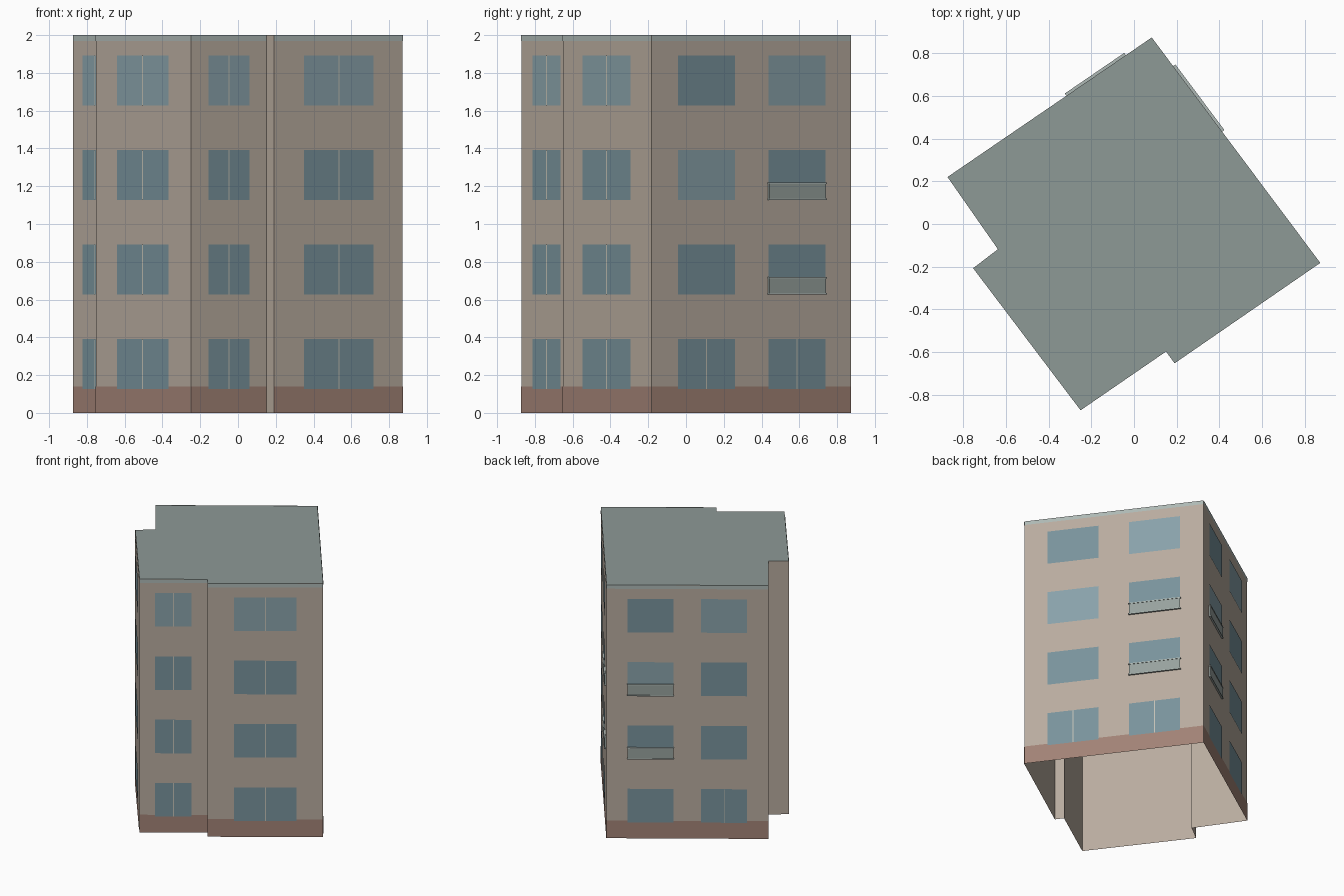
import bpy, bmesh
from mathutils import Vector

if "Cube" in bpy.data.objects:
    bpy.data.objects.remove(bpy.data.objects["Cube"])


def material(name, rgb):
    m = bpy.data.materials.new(name)
    m.diffuse_color = (*rgb, 1)
    m.use_nodes = True
    m.node_tree.nodes["Principled BSDF"].inputs["Base Color"].default_value = m.diffuse_color
    return m


WALL = material("wall_beige", (0.48, 0.41, 0.345))
ROOF = material("roof_grey", (0.27, 0.32, 0.305))
PLINTH = material("plinth_brown", (0.36, 0.225, 0.18))
CAP = material("cap_grey", (0.42, 0.48, 0.46))
GLASS = material("glass_dark", (0.19, 0.29, 0.33))
PALE = material("glass_pale", (0.25, 0.36, 0.40))
BAR = material("bar_cream", (0.55, 0.54, 0.47))
PANEL = material("panel_green", (0.31, 0.36, 0.34))

# Footprint, counter-clockwise
FOOT = [Vector((x, y, 0)) for x, y in [
    (-0.25, -0.872), (0.15, -0.597), (0.19, -0.652), (0.872, -0.182),
    (0.083, 0.873), (-0.873, 0.22), (-0.637, -0.118), (-0.753, -0.207)]]


def mesh_object(name, bm, mat):
    me = bpy.data.meshes.new(name)
    bm.to_mesh(me)
    bm.free()
    me.materials.append(mat)
    ob = bpy.data.objects.new(name, me)
    bpy.context.collection.objects.link(ob)
    return ob


def point(i, t, z, out):
    """Point on wall i at fraction t, height z, pushed outwards by out."""
    a, b = FOOT[i], FOOT[(i + 1) % len(FOOT)]
    d = (b - a).normalized()
    return a.lerp(b, t) + Vector((d.y, -d.x, 0)) * out + Vector((0, 0, z))


def quad(bm, i, t0, t1, z0, z1, out):
    bm.faces.new([bm.verts.new(point(i, t, z, out))
                  for t, z in ((t0, z0), (t1, z0), (t1, z1), (t0, z1))])


def box(bm, i, t0, t1, z0, z1, out):
    near, far = [[bm.verts.new(point(i, t, z, o))
                  for t, z in ((t0, z0), (t1, z0), (t1, z1), (t0, z1))]
                 for o in (0, out)]
    bm.faces.new(far)
    for k in range(4):
        n = (k + 1) % 4
        bm.faces.new((near[k], near[n], far[n], far[k]))


# Wall shell, open underneath
bm = bmesh.new()
for i in range(8):
    quad(bm, i, 0, 1, 0, 2, 0)
bmesh.ops.remove_doubles(bm, verts=bm.verts, dist=1e-4)
mesh_object("walls", bm, WALL)

# Flat roof
bm = bmesh.new()
bm.faces.new([bm.verts.new(p + Vector((0, 0, 2))) for p in FOOT])
mesh_object("roof", bm, ROOF)

# Window columns per wall; the two short return walls stay plain
SINGLE, DOUBLE = [(0.23, 0.77)], [(0.13, 0.415), (0.585, 0.87)]
COLUMNS = {0: SINGLE, 2: SINGLE, 3: DOUBLE, 4: DOUBLE, 5: SINGLE, 7: SINGLE}
BALCONY_COLUMN = {3: 1, 4: 0}
PALE_WINDOWS = {(3, 1, 3), (3, 0, 2), (4, 1, 3), (4, 0, 2)}

plinth, cap, glass, pale, bars, panels, rails = [bmesh.new() for _ in range(7)]
for i, columns in COLUMNS.items():
    quad(plinth, i, 0, 1, 0, 0.14, 0.002)
    quad(cap, i, 0, 1, 1.97, 2, 0.002)
    for c, (t0, t1) in enumerate(columns):
        for floor in range(4):
            z = 0.127 + 0.5 * floor
            single = columns is SINGLE
            is_pale = (i, c, floor) in PALE_WINDOWS or (single and floor == 3)
            quad(pale if is_pale else glass, i, t0, t1, z, z + 0.265, 0.004)
            # Centre bar
            if single or (floor == 0 and (i, c) != (4, 0)):
                length = (FOOT[(i + 1) % 8] - FOOT[i]).length
                mid, half = (t0 + t1) / 2, 0.003 / length
                quad(bars, i, mid - half, mid + half, z, z + 0.265, 0.005)
            # Shallow balcony railing on the middle floors
            if BALCONY_COLUMN.get(i) == c and floor in (1, 2):
                box(panels, i, t0, t1, z, z + 0.085, 0.01)
                box(rails, i, t0 - 0.003, t1 + 0.003, z + 0.085, z + 0.093, 0.013)
                box(rails, i, t0 - 0.003, t1 + 0.003, z, z + 0.007, 0.013)

mesh_object("plinth", plinth, PLINTH)
mesh_object("roof_edge_band", cap, CAP)
mesh_object("windows", glass, GLASS)
mesh_object("pale_windows", pale, PALE)
mesh_object("window_bars", bars, BAR)
mesh_object("balcony_panels", panels, PANEL)
mesh_object("balcony_rails", rails, CAP)
